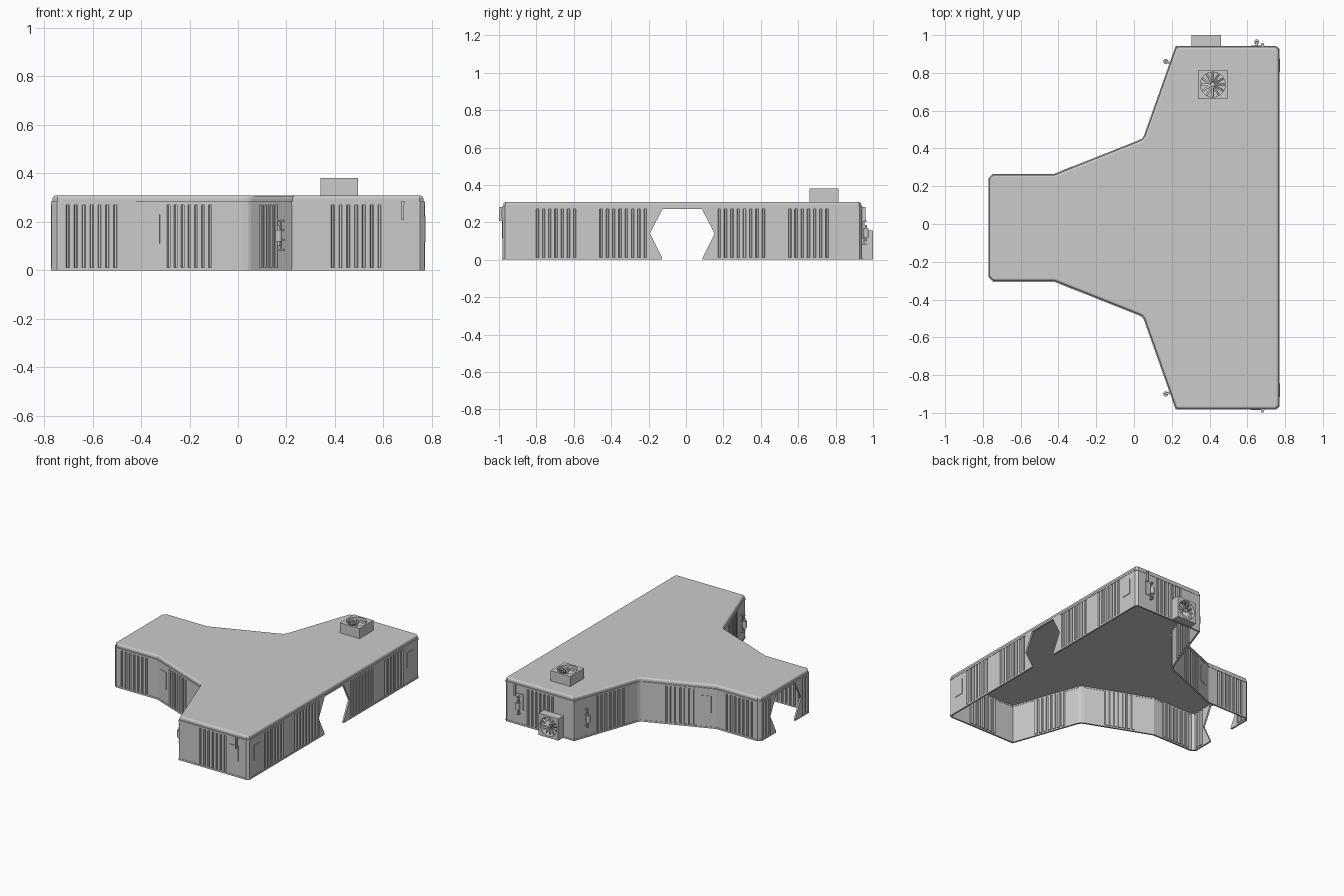
import bpy, bmesh, math
from mathutils import Vector, Matrix

if "Cube" in bpy.data.objects:
    bpy.data.objects.remove(bpy.data.objects["Cube"])

YC = -0.02            # the hall is symmetric about this y
HALF = [(.765, .173), (.765, .945), (.75, .957), (.225, .957), (.058, .485), (.045, .467),
        (.025, .457), (-.42, .28), (-.745, .28), (-.765, .26), (-.765, .173)]
# fractions of each half-outline segment that are corrugated
RIBS = {0: [(.01, .36), (.50, .80)], 2: [(.286, .714)], 3: [(.33, .81)],
        6: [(.28, .73)], 7: [(.215, .92)], 9: [(.1, .9)]}


def finish(name, bm, y=YC, normals=True):
    if normals:
        bmesh.ops.recalc_face_normals(bm, faces=bm.faces[:])
    me = bpy.data.meshes.new(name)
    bm.to_mesh(me)
    bm.free()
    ob = bpy.data.objects.new(name, me)
    bpy.context.collection.objects.link(ob)
    ob.location.y = y
    return ob


def mirrored(ob, thick=0):
    if thick:
        s = ob.modifiers.new("thickness", 'SOLIDIFY')
        s.thickness, s.offset, s.use_even_offset = thick, 0, True
    m = ob.modifiers.new("mirror", 'MIRROR')
    m.use_axis = (False, True, False)
    return ob


def strip(name, pts, z0, z1, thick):
    bm = bmesh.new()
    cols = [(bm.verts.new((x, y, z0)), bm.verts.new((x, y, z1))) for x, y in pts]
    for a, b in zip(cols, cols[1:]):
        bm.faces.new((a[0], b[0], b[1], a[1]))
    return mirrored(finish(name, bm, normals=False), thick)


def add_box(bm, loc, size, rot=0):
    m = Matrix.Translation(loc) @ Matrix.Rotation(rot, 4, 'Z') @ Matrix.Diagonal((*size, 1))
    bmesh.ops.create_cube(bm, size=1, matrix=m)


def add_cyl(bm, loc, r, h, seg=12):
    bmesh.ops.create_cone(bm, cap_ends=True, segments=seg, radius1=r, radius2=r, depth=h,
                          matrix=Matrix.Translation(loc))


# corrugated side walls
pts = []
for i, (a, b) in enumerate(zip(HALF, HALF[1:])):
    a, b = Vector(a), Vector(b)
    d = (b - a).normalized()
    inward = Vector((-d.y, d.x)) * .008
    length = (b - a).length
    pts.append(a)
    for f0, f1 in RIBS.get(i, []):
        n = max(2, round((f1 - f0) * length / .033))
        step = (f1 - f0) / n
        for k in range(n):
            for u, deep in ((.2, 0), (.3, 1), (.7, 1), (.8, 0)):
                pts.append(a.lerp(b, f0 + (k + u) * step) + inward * deep)
pts.append(Vector(HALF[-1]))
strip("corrugated_walls", pts, .01, .272, .008)

# rails at the foot and head of the walls
strip("base_rail", [(.765, .108)] + HALF[1:-1] + [(-.765, .108)], 0, .012, .012)
strip("head_rail", [(.765, 0)] + HALF[1:-1] + [(-.765, 0)], .27, .284, .012)

# angled jambs that make the hexagonal doorways
bm = bmesh.new()
for x in (.765, -.765):
    for tri in (((.173, .01), (.108, .01), (.173, .14)), ((.173, .14), (.105, .272), (.173, .272))):
        bm.faces.new([bm.verts.new((x, y, z)) for y, z in tri])
mirrored(finish("doorway_jambs", bm, normals=False), .012)

# roof slab with rounded upper edge
ring = HALF[1:-1] + [(x, -y) for x, y in reversed(HALF[1:-1])]
bm = bmesh.new()
f = bm.faces.new([bm.verts.new((x, y, .28)) for x, y in ring])
ext = bmesh.ops.extrude_face_region(bm, geom=[f])["geom"]
bmesh.ops.translate(bm, vec=(0, 0, .028), verts=[v for v in ext if isinstance(v, bmesh.types.BMVert)])
if not any(len(g.verts) == len(ring) and g.calc_center_median().z < .285 for g in bm.faces):
    bm.faces.new([v for v in bm.verts if v.co.z < .285])
top = [e for e in bm.edges if all(v.co.z > .3 for v in e.verts)]
bmesh.ops.bevel(bm, geom=top, offset=.012, segments=3, profile=.5, affect='EDGES')
finish("roof", bm)

# raised wall plates
bm = bmesh.new()
slope = math.atan2(.457 - .28, .025 + .42)
for loc, size, rot in (((.77, .86, .172), (.006, .072, .11), 0),
                       ((.655, .962, .168), (.07, .006, .11), 0),
                       ((-.357, .309, .17), (.075, .006, .12), slope)):
    add_box(bm, loc, size, rot)
mirrored(finish("wall_plates", bm))

# short conduits dropping from the roof edge
bm = bmesh.new()
add_box(bm, (.68, .972, .245), (.009, .014, .075))
add_box(bm, (.68, .966, .277), (.014, .018, .012))
mirrored(finish("conduits", bm))


# wall-mounted lamps: barrel on a thin vertical pipe with two brackets
def lamp(name, x, y, away):
    bm = bmesh.new()
    ang = math.atan2(away[1], away[0])
    d = Vector((*away, 0)).normalized()
    add_cyl(bm, (x, y, .143), .014, .048)
    add_cyl(bm, (x, y, .143), .006, .085)
    base = Vector((x, y, 0)) - d * .012
    add_cyl(bm, base + Vector((0, 0, .145)), .003, .13, 8)
    for z in (.085, .125, .165, .205):
        add_box(bm, base + Vector((0, 0, z)), (.03, .012, .007), ang)
    finish(name, bm, 0)


lamp("lamp_back", .65, .963, (0, 1))
lamp("lamp_back_left", .168, .86, (-.94, .33))
lamp("lamp_front_left", .168, -.90, (-.94, -.33))


# fan unit: square housing with round well, hub and pitched blades
def fan(name, loc, depth, rot):
    n, w, r = 32, .0775, .066
    bm = bmesh.new()
    loops = []
    for square, z in ((1, 0), (1, depth), (0, depth), (0, .012)):
        loop = []
        for i in range(n):
            c, s = math.cos(math.tau * i / n), math.sin(math.tau * i / n)
            k = w / max(abs(c), abs(s)) if square else r
            loop.append(bm.verts.new((c * k, s * k, z)))
        loops.append(loop)
    for a, b in zip(loops, loops[1:]):
        for i in range(n):
            j = (i + 1) % n
            bm.faces.new((a[i], a[j], b[j], b[i]))
    bm.faces.new(loops[-1])
    bm.faces.new(loops[0][::-1])
    add_cyl(bm, (0, 0, depth - .02), .012, .025, 16)
    for i in range(12):
        m = (Matrix.Rotation(math.tau * i / 12, 4, 'Z') @ Matrix.Translation((.036, 0, depth - .02))
             @ Matrix.Rotation(.6, 4, 'X') @ Matrix.Diagonal((.055, .013, .002, 1)))
        bmesh.ops.create_cube(bm, size=1, matrix=m)
    ob = finish(name, bm, 0)
    ob.location = loc
    ob.rotation_euler.x = rot


fan("roof_fan", (.417, .738, .305), .075, 0)
fan("wall_fan", (.383, .94, .08), .06, -math.pi / 2)
